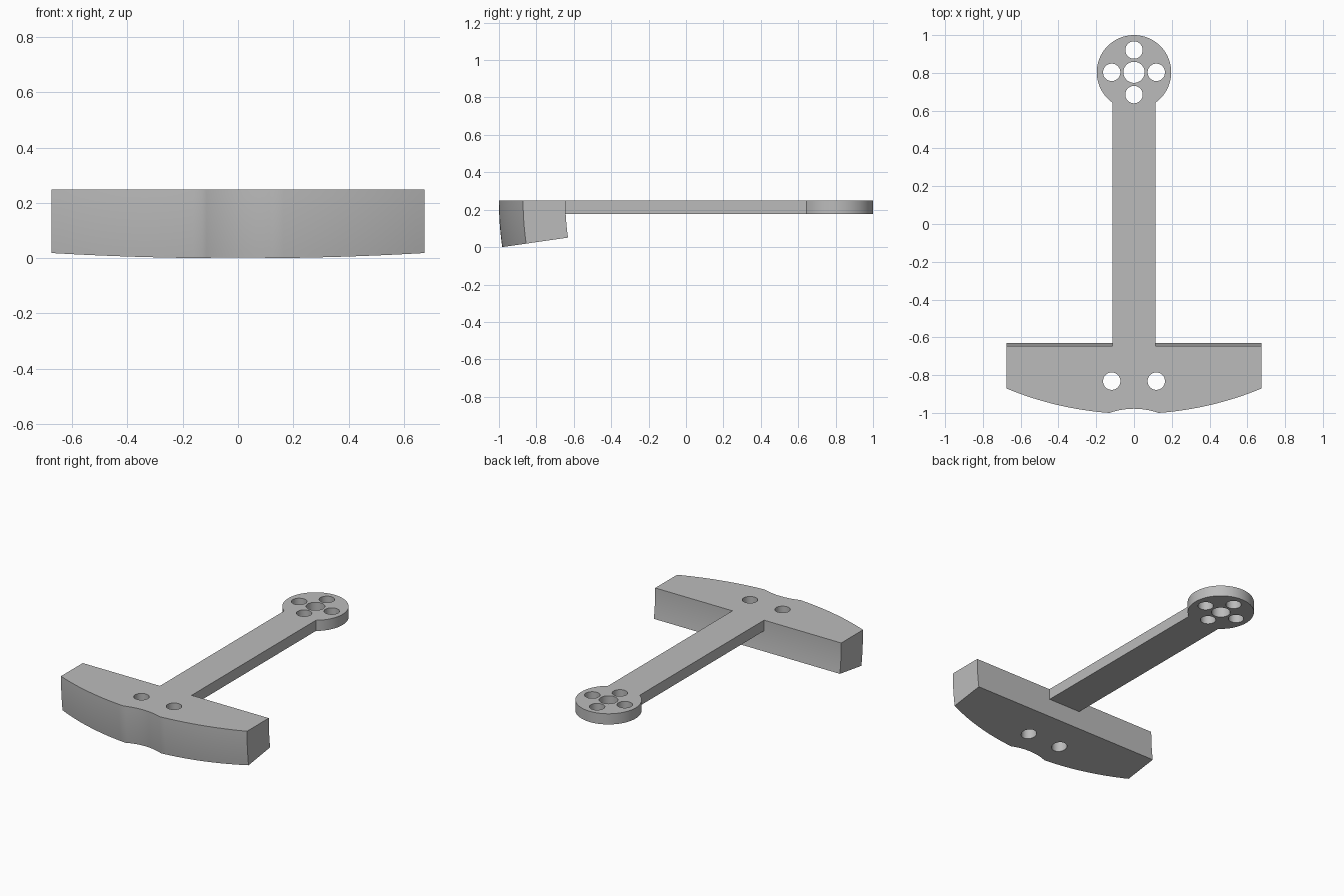
import bpy, bmesh, math

cube = bpy.data.objects.get("Cube")
if cube:
    bpy.data.objects.remove(cube, do_unlink=True)

TOP = 0.248          # shared flat top
ARM_BOTTOM = 0.178
BACK = -0.645        # rear edge of the crossbar at the top
HALF_ARM = 0.115
HUB_Y, HUB_R = 0.803, 0.197
PITCH = 0.118        # spacing of the bolt holes

grey = bpy.data.materials.new("plain grey")
grey.use_nodes = True
colour = (0.5, 0.5, 0.5, 1)
grey.diffuse_color = colour
grey.node_tree.nodes["Principled BSDF"].inputs["Base Color"].default_value = colour


def loft(name, rings):
    """Skin a stack of matching outlines and close both ends."""
    bm = bmesh.new()
    loops = [[bm.verts.new(p) for p in ring] for ring in rings]
    n = len(loops[0])
    for a, b in zip(loops, loops[1:]):
        for i in range(n):
            j = (i + 1) % n
            bm.faces.new((a[i], a[j], b[j], b[i]))
    bm.faces.new(loops[0])
    bm.faces.new(loops[-1])
    bmesh.ops.recalc_face_normals(bm, faces=bm.faces)
    mesh = bpy.data.meshes.new(name)
    bm.to_mesh(mesh)
    bm.free()
    mesh.materials.append(grey)
    obj = bpy.data.objects.new(name, mesh)
    bpy.context.collection.objects.link(obj)
    return obj


def drill(obj, holes):
    """Cut vertical round holes given as (x, y, radius)."""
    for x, y, r in holes:
        bpy.ops.mesh.primitive_cylinder_add(vertices=48, radius=r, depth=1, location=(x, y, 0.1))
        cutter = bpy.context.object
        cutter.hide_render = True
        cutter.data.materials.append(grey)
        bpy.ops.object.select_all(action='DESELECT')
        bpy.context.view_layer.objects.active = obj
        obj.select_set(True)
        mod = obj.modifiers.new("hole", 'BOOLEAN')
        mod.operation = 'DIFFERENCE'
        mod.solver = 'EXACT'
        mod.object = cutter
        bpy.ops.object.modifier_apply(modifier=mod.name)
        bpy.data.objects.remove(cutter, do_unlink=True)
    bpy.ops.object.shade_smooth_by_angle(angle=math.radians(30))


# Crossbar outline: bowed front edge with a shallow central hollow
HALF, NOTCH, BOW = 0.675, 0.13, 1.767


def front_edge(x):
    if abs(x) < NOTCH:
        return -1.0 + 0.022 * (1 - (x / NOTCH) ** 2)
    return -1.005 + BOW - math.sqrt(BOW ** 2 - x ** 2)


side = [NOTCH + (HALF - NOTCH) * i / 16 for i in range(17)]
hollow = [NOTCH * i / 8 for i in range(-7, 8)]
xs = [-x for x in reversed(side)] + hollow + side
outline = [(x, front_edge(x)) for x in xs] + [(HALF, BACK), (-HALF, BACK)]

# Swing the outline about a distant axis so the walls curve and the base tilts
AXIS, SWING, STEPS = 0.73, 0.1438, 10
rings = []
for k in range(STEPS + 1):
    a = SWING * k / STEPS
    rings.append([(x, AXIS - (AXIS - y) * math.cos(a), TOP - (AXIS - y) * math.sin(a))
                  for x, y in outline])
crossbar = loft("crossbar", rings)
drill(crossbar, [(s * PITCH, -0.832, 0.046) for s in (-1, 1)])

# Arm with round hub, one flat plate
start = math.asin(HALF_ARM / HUB_R) - math.pi / 2
sweep = math.pi - 2 * start
plate = [(-HALF_ARM, BACK), (HALF_ARM, BACK)]
for i in range(65):
    a = start + sweep * i / 64
    plate.append((HUB_R * math.cos(a), HUB_Y + HUB_R * math.sin(a)))
arm = loft("arm_and_hub", [[(x, y, z) for x, y in plate] for z in (ARM_BOTTOM, TOP)])
bolts = [(PITCH * dx, HUB_Y + PITCH * dy, 0.046)
         for dx, dy in ((1, 0), (-1, 0), (0, 1), (0, -1))]
drill(arm, bolts + [(0, HUB_Y, 0.056)])
